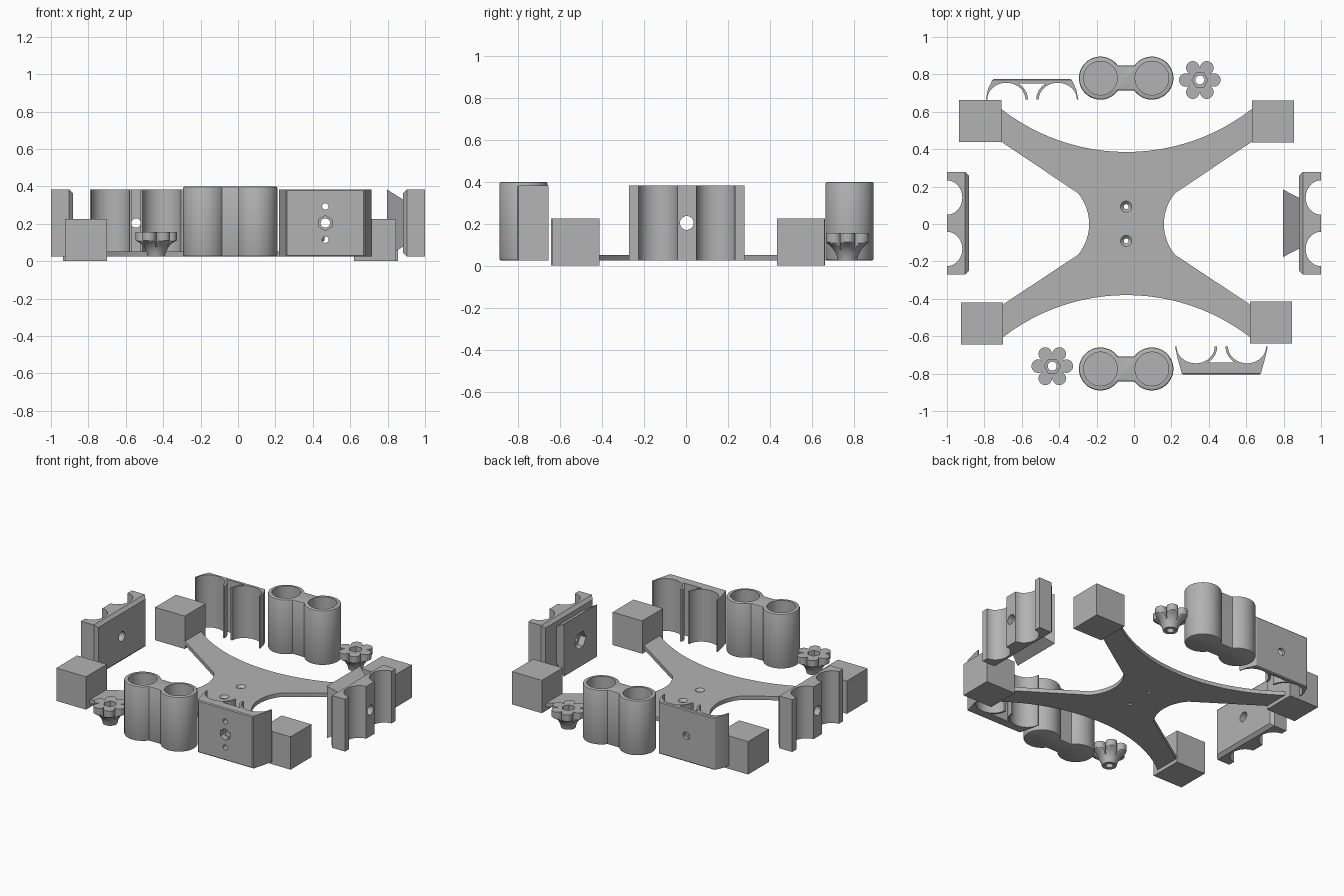
import bpy, bmesh
from math import pi, sin, cos, asin, radians
from mathutils import Vector, Matrix

old = bpy.data.objects.get("Cube")
if old:
    bpy.data.objects.remove(old)

grey = bpy.data.materials.new("plain grey")
grey.use_nodes = True
grey.diffuse_color = (0.45, 0.45, 0.45, 1)
grey.node_tree.nodes["Principled BSDF"].inputs["Base Color"].default_value = (0.45, 0.45, 0.45, 1)

BASE, TOP = 0.025, 0.383
ROT = {"x": (0, pi / 2, 0), "y": (pi / 2, 0, 0), "z": (0, 0, pi / 6)}


def finish(bm, name, matrix=None):
    bmesh.ops.recalc_face_normals(bm, faces=bm.faces)
    if matrix:
        bm.transform(matrix)
    mesh = bpy.data.meshes.new(name)
    bm.to_mesh(mesh)
    bm.free()
    mesh.materials.append(grey)
    obj = bpy.data.objects.new(name, mesh)
    bpy.context.collection.objects.link(obj)
    return obj


def prism(outline, z0, z1):
    bm = bmesh.new()
    face = bm.faces.new([bm.verts.new((p[0], p[1], z0)) for p in outline])
    geom = bmesh.ops.extrude_face_region(bm, geom=[face])["geom"]
    bmesh.ops.translate(bm, vec=(0, 0, z1 - z0),
                        verts=[g for g in geom if isinstance(g, bmesh.types.BMVert)])
    return bm


def cut(obj, loc, r, depth, axis="z", sides=32, r2=None):
    """Subtract a cylinder, cone or hexagonal bar and discard the cutter."""
    bpy.ops.mesh.primitive_cone_add(vertices=sides, radius1=r, radius2=r if r2 is None else r2,
                                    depth=depth, location=loc, rotation=ROT[axis])
    cutter = bpy.context.object
    cutter.hide_render = True
    mod = obj.modifiers.new("cut", "BOOLEAN")
    mod.operation, mod.object, mod.solver = "DIFFERENCE", cutter, "EXACT"
    bpy.context.view_layer.objects.active = obj
    bpy.ops.object.modifier_apply(modifier=mod.name)
    bpy.data.objects.remove(cutter)


def smooth(obj):
    bpy.ops.object.select_all(action="DESELECT")
    obj.select_set(True)
    bpy.context.view_layer.objects.active = obj
    bpy.ops.object.shade_smooth_by_angle(angle=radians(30))


def ellipse(cx, cy, rx, ry, a0, a1, n=20):
    steps = [radians(a0 + (a1 - a0) * i / n) for i in range(n + 1)]
    return [(cx + rx * cos(t), cy + ry * sin(t)) for t in steps]


def sagged(a, b, sag, n=24):
    """Circular arc from a to b, bulging to the left of the direction of travel."""
    a, b = Vector(a), Vector(b)
    d = (b - a).normalized()
    side, half = Vector((-d.y, d.x)), (b - a).length / 2
    r = (half ** 2 + sag ** 2) / (2 * sag)
    c, h = (a + b) / 2 + side * (sag - r), asin(half / r)
    return [c + side * r * cos(t) + d * r * sin(t)
            for t in (h * (2 * i / n - 1) for i in range(n + 1))]


def mirrored(half):
    return half + [(-u, v) for u, v in reversed(half)]


# Cross-shaped base plate with two countersunk holes
outline = (sagged((0.63, 0.615), (-0.71, 0.615), 0.23) + [(-0.71, 0.44)]
           + sagged((-0.30, 0.165), (-0.30, -0.165), 0.06) + [(-0.70, -0.43)]
           + sagged((-0.70, -0.605), (0.62, -0.605), 0.225) + [(0.62, -0.43)]
           + sagged((0.22, -0.165), (0.22, 0.165), 0.06) + [(0.63, 0.44)])
plate = finish(prism(outline, BASE, 0.052), "cross_plate")
for y in (-0.09, 0.093):
    cut(plate, (-0.042, y, 0.04), 0.013, 0.1)
    cut(plate, (-0.042, y, 0.045), 0.013, 0.02, r2=0.033)
smooth(plate)

# Corner blocks
blocks = {"back_right": (-0.822, 0.55), "back_left": (0.743, 0.547),
          "front_right": (-0.813, -0.532), "front_left": (0.733, -0.526)}
for name, (x, y) in blocks.items():
    bm = bmesh.new()
    bmesh.ops.create_cube(bm, size=0.225)
    finish(bm, name + "_block", Matrix.Translation((x, y, 0.1125)))

# Twin cups: two round sleeves joined by a web
GAP = 0.1375
for name, y in (("front_twin_cup", -0.775), ("back_twin_cup", 0.78)):
    body = (ellipse(-GAP, 0, 0.115, 0.115, 35.6, 324.4, 48)
            + ellipse(GAP, 0, 0.115, 0.115, -144.4, 144.4, 48))
    bm = prism(body, BASE, 0.4)
    rims = [e for e in bm.edges if abs(e.verts[0].co.z - e.verts[1].co.z) < 1e-5]
    bmesh.ops.bevel(bm, geom=rims, offset=0.009, segments=2, profile=0.5, affect="EDGES")
    cup = finish(bm, name, Matrix.Translation((-0.042, y, 0)))
    for s in (-1, 1):
        cut(cup, (-0.042 + s * GAP, y, 0.245), 0.09, 0.4, sides=48)
    smooth(cup)


def thin_profile(depth):
    """Two thin half sleeves on a flat back, with an open notch in the middle."""
    return mirrored([(-0.21, depth), (-0.236, 0.055), (-0.2475, 0)]
                    + ellipse(-GAP, 0, 0.102, 0.09, 180, 0)
                    + ellipse(-GAP, 0, 0.115, 0.104, 0, 56, 10))


def solid_profile(depth):
    """Solid bar with two round grooves."""
    return mirrored([(-0.275, depth), (-0.275, 0)] + ellipse(-GAP, 0, 0.092, 0.082, 180, 0))


def clamp(name, outline, depth, x, y, turn, chamfer):
    bm = prism(outline, BASE, TOP)
    back = [e for e in bm.edges if all(v.co.y > depth - 1e-4 for v in e.verts)]
    bmesh.ops.bevel(bm, geom=back, offset=chamfer, segments=1, affect="EDGES")
    return finish(bm, name, Matrix.Translation((x, y, 0)) @ Matrix.Rotation(radians(turn), 4, "Z"))


# Thin back clamp with a bolt hole
back_clamp = clamp("back_clamp", thin_profile(0.11), 0.11, -0.545, 0.665, 0, 0.006)
cut(back_clamp, (-0.545, 0.75, 0.204), 0.025, 0.3, "y")
smooth(back_clamp)

# Thick front clamp with a nut pocket and two screw holes
front_clamp = clamp("front_clamp", thin_profile(0.15), 0.15, 0.467, -0.655, 180, 0.006)
cut(front_clamp, (0.467, -0.8, 0.204), 0.04, 0.06, "y", 6)
cut(front_clamp, (0.467, -0.75, 0.204), 0.025, 0.3, "y")
for z in (0.115, 0.293):
    cut(front_clamp, (0.467, -0.75, z), 0.017, 0.3, "y")
smooth(front_clamp)

# Solid side clamps
for name, s in (("left_clamp", 1), ("right_clamp", -1)):
    side = clamp(name, solid_profile(0.117), 0.117, s, 0.004, 90 * s, 0.02)
    cut(side, (s * 0.93, 0.004, 0.204), 0.033, 0.3, "x")
    smooth(side)

# Flared mounting pad behind the left clamp, with a nut pocket
bm = bmesh.new()
bmesh.ops.create_cube(bm, size=1)
for v in bm.verts:
    near = v.co.x < 0
    v.co.x = 0.797 if near else 0.884
    v.co.y = 0.004 + v.co.y * (0.36 if near else 0.27)
    v.co.z = 0.204 + v.co.z * (0.358 if near else 0.25)
pad = finish(bm, "left_mounting_pad")
cut(pad, (0.80, 0.004, 0.204), 0.06, 0.08, "x", 6)
cut(pad, (0.85, 0.004, 0.204), 0.033, 0.2, "x")
smooth(pad)


# Six-lobed knobs with a fluted, tapering neck
def lobe_radius(t):
    a = (t + pi / 6) % (pi / 3) - pi / 6
    reach = 0.036 ** 2 - (0.075 * sin(a)) ** 2
    return max(0.064, 0.075 * cos(a) + max(reach, 0) ** 0.5 if reach > 0 else 0)


rings = [(BASE, 0.046), (0.05, 0.052), (0.075, 0.065), (0.095, 0.083),
         (0.108, 0.104), (0.112, 0.12), (0.155, 0.12)]
N = 120
for name, x, y in (("front_knob", -0.437, -0.76), ("back_knob", 0.352, 0.77)):
    bm = bmesh.new()
    loops = []
    for z, limit in rings:
        radii = [min(limit, lobe_radius(2 * pi * i / N)) for i in range(N)]
        loops.append([bm.verts.new((r * cos(2 * pi * i / N), r * sin(2 * pi * i / N), z))
                      for i, r in enumerate(radii)])
    for lo, hi in zip(loops, loops[1:]):
        for i in range(N):
            j = (i + 1) % N
            bm.faces.new((lo[i], lo[j], hi[j], hi[i]))
    bm.faces.new(loops[0])
    bm.faces.new(loops[-1])
    knob = finish(bm, name, Matrix.Translation((x, y, 0)))
    cut(knob, (x, y, 0.13), 0.042, 0.08, sides=6)
    cut(knob, (x, y, 0.1), 0.024, 0.3)
    smooth(knob)
